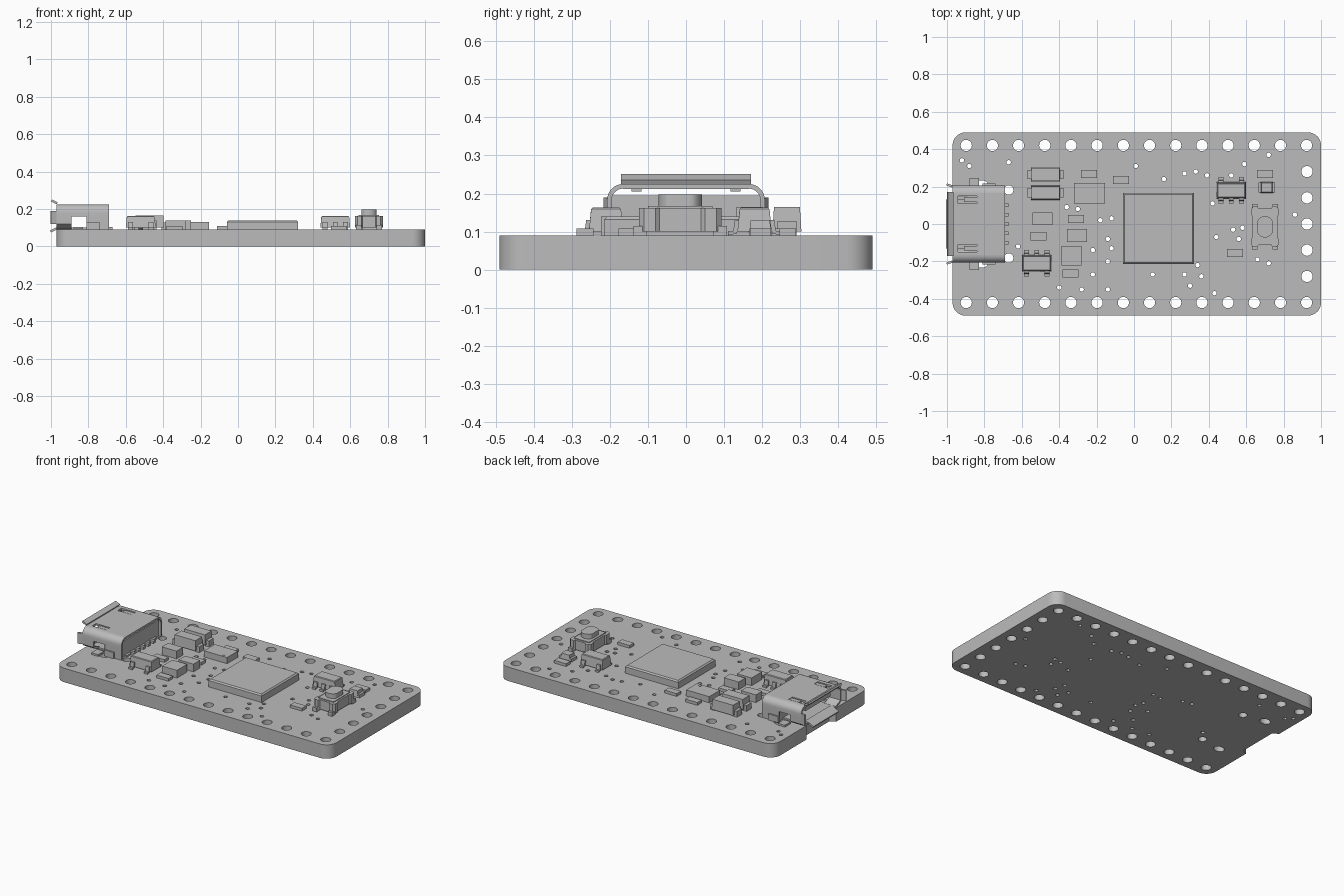
import bpy, bmesh, math
from mathutils import Vector

cube = bpy.data.objects.get("Cube")
if cube:
    bpy.data.objects.remove(cube)

grey = bpy.data.materials.new("plain grey")
grey.use_nodes = True
colour = (0.5, 0.5, 0.5, 1)
grey.diffuse_color = colour
grey.node_tree.nodes["Principled BSDF"].inputs["Base Color"].default_value = colour

BOARD = 0.09   # top of the board


def finish(name, mesh):
    bm = bmesh.new()
    bm.from_mesh(mesh)
    bmesh.ops.remove_doubles(bm, verts=bm.verts, dist=1e-5)
    bmesh.ops.recalc_face_normals(bm, faces=bm.faces)
    bm.to_mesh(mesh)
    bm.free()
    mesh.materials.clear()
    mesh.materials.append(grey)
    ob = bpy.data.objects.new(name, mesh)
    bpy.context.collection.objects.link(ob)
    bpy.ops.object.select_all(action="DESELECT")
    ob.select_set(True)
    bpy.context.view_layer.objects.active = ob
    bpy.ops.object.shade_smooth_by_angle(angle=math.radians(30))
    return ob


def extrude(name, loops, lo, hi, axis="z"):
    """Fill flat outlines (inner ones become holes) and extrude along an axis."""
    curve = bpy.data.curves.new(name, "CURVE")
    curve.dimensions = "2D"
    curve.fill_mode = "BOTH"
    curve.extrude = (hi - lo) / 2
    for loop in loops:
        s = curve.splines.new("POLY")
        s.points.add(len(loop) - 1)
        for p, (u, v) in zip(s.points, loop):
            p.co = (u, v, 0, 1)
        s.use_cyclic_u = True
    tmp = bpy.data.objects.new("tmp", curve)
    bpy.context.collection.objects.link(tmp)
    deps = bpy.context.evaluated_depsgraph_get()
    mesh = bpy.data.meshes.new_from_object(tmp.evaluated_get(deps))
    bpy.data.objects.remove(tmp)
    mid = (lo + hi) / 2
    for vert in mesh.vertices:
        u, v, w = vert.co
        w += mid
        vert.co = {"z": (u, v, w), "x": (w, u, v), "y": (u, w, v)}[axis]
    return finish(name, mesh)


def ellipse(x, y, rx, ry=None, n=24):
    ry = ry or rx
    return [(x + rx * math.cos(i * math.tau / n), y + ry * math.sin(i * math.tau / n))
            for i in range(n)]


def arc(x, y, r, a0, a1, n=8):
    return [(x + r * math.cos(math.radians(a0 + (a1 - a0) * i / n)),
             y + r * math.sin(math.radians(a0 + (a1 - a0) * i / n))) for i in range(n + 1)]


def rect(x, y, w, d):
    return [(x + sx * w / 2, y + sy * d / 2)
            for sx, sy in ((-1, -1), (1, -1), (1, 1), (-1, 1))]


def ribbon(path, t):
    """Thicken an open path into a closed outline."""
    pts = [Vector(p) for p in path]
    inner = []
    for i, p in enumerate(pts):
        d = (pts[min(i + 1, len(pts) - 1)] - pts[max(i - 1, 0)]).normalized()
        inner.append(p + Vector((-d.y, d.x)) * t)
    return [tuple(p) for p in pts + inner[::-1]]


def block(name, x, y, w, d, top, base=BOARD, inset=0, bevel=0):
    """Box whose top may be drawn in."""
    bm = bmesh.new()
    bmesh.ops.create_cube(bm, size=1)
    for v in bm.verts:
        k = inset if v.co.z > 0 else 0
        v.co = (x + v.co.x * (w - 2 * k), y + v.co.y * (d - 2 * k),
                top if v.co.z > 0 else base)
    if bevel:
        edges = [e for e in bm.edges if all(v.co.z > top - 1e-4 for v in e.verts)]
        bmesh.ops.bevel(bm, geom=edges, offset=bevel, segments=1, affect="EDGES")
    mesh = bpy.data.meshes.new(name)
    bm.to_mesh(mesh)
    bm.free()
    return finish(name, mesh)


# Board: rounded outline with a connector notch, edge holes and vias
r, left, right, half = 0.07, -0.97, 1.0, 0.49
outline = arc(right - r, half - r, r, 0, 90) + arc(left + r, half - r, r, 90, 180)
outline += [(left, 0.15), (left + 0.035, 0.13), (left + 0.035, -0.13), (left, -0.15)]
outline += arc(left + r, r - half, r, 180, 270) + arc(right - r, r - half, r, 270, 360)
holes = [ellipse(-0.897 + 0.14 * i, s * 0.42, 0.03) for i in range(14) for s in (-1, 1)]
holes += [ellipse(0.925, 0.14 * i, 0.03) for i in range(-2, 3)]
holes += [ellipse(-0.67, s * 0.182, 0.025) for s in (-1, 1)]
holes += [ellipse(-0.815, s * 0.208, 0.035, 0.026) for s in (-1, 1)]
vias = [(-92, 34), (-88, 31), (-67, 33), (-36, 9), (-30, 8), (-18, 2), (-12, 3), (-62, -12),
        (-22, -14), (-14, -8), (-12, -13), (-14, -20), (-22, -27), (-40, -34), (-28, -35),
        (-14, -35), (10, -27), (34, -22), (36, -28), (27, -27), (30, -33), (43, -37),
        (1, 31), (16, 24), (27, 27), (33, 28), (39, 26), (52, 26), (59, 32), (72, 37),
        (42, 11), (44, -7), (53, -3), (58, -2), (56, -8), (66, -19), (72, -21), (86, 5)]
holes += [ellipse(x / 100, y / 100, 0.012, n=12) for x, y in vias]
extrude("board", [outline] + holes, 0, BOARD)

# Connector: flat roof with two slots, and the roof lip
x0, x1 = -0.97, -0.69
slots = [rect(-0.89, s * 0.13, 0.1, 0.04) for s in (-1, 1)]
extrude("connector_roof", [rect((x0 + x1) / 2, 0, x1 - x0, 0.33)] + slots, 0.212, 0.225)
extrude("connector_top_lip", [ribbon([(x0, 0.225), (-1, 0.24)], -0.012)], -0.17, 0.17, "y")
extrude("connector_bottom_lip", [ribbon([(x0 + 0.03, 0.092), (x0, 0.09), (-1, 0.075)], -0.012)],
        -0.13, 0.13, "y")
extrude("connector_floor", [rect((x0 + x1) / 2, 0, x1 - x0, 0.31)], 0.09, 0.1)
block("connector_tongue", -0.87, 0, 0.15, 0.26, 0.195, 0.168)
block("connector_rear", -0.755, 0, 0.1, 0.4, 0.195)
for s, side in ((1, "left"), (-1, "right")):
    # Rounded shoulder, then lower walls either side of the window
    def wall(part, path, a, b):
        extrude(f"connector_{part}_{side}",
                [ribbon([(s * u, v) for u, v in path], -0.012 * s)], a, b, "x")
    wall("shoulder", arc(0.165, 0.183, 0.042, 90, 0) + [(0.207, 0.16)], x0, x1)
    low = [(0.207, 0.16), (0.207, 0.12), (0.195, 0.108), (0.15, 0.09)]
    wall("front_wall", low, x0, -0.89)
    wall("rear_wall", [(0.207, 0.16), (0.207, BOARD)], -0.81, x1)
    extrude(f"connector_side_lip_{side}",
            [ribbon([(x0, s * 0.207), (-1, s * 0.217)], 0.012 * s)], 0.12, 0.19)
    block(f"connector_spring_{side}", -0.875, s * 0.13, 0.07, 0.026, 0.222, 0.205)
    block(f"connector_tab_{side}", -0.855, s * 0.215, 0.05, 0.06, 0.104, 0.092)
    block(f"connector_foot_{side}", -0.775, s * 0.208, 0.07, 0.016, 0.13)
for i in range(5):
    block("connector_pin", -0.685, (i - 2) * 0.05, 0.03, 0.02, 0.105)

# Main chip
block("main_chip", 0.13, -0.025, 0.38, 0.38, 0.14, bevel=0.008)

# Two diodes with end leads
for y in (0.265, 0.167):
    block("diode_body", -0.473, y, 0.156, 0.076, 0.165, 0.1, inset=0.004)
    for s in (-1, 1):
        block("diode_lead", -0.473 + s * 0.08, y, 0.032, 0.05, 0.128)

# Small regulators: tapered body and bent legs
for x, y, s in ((-0.52, -0.21, 1), (0.52, 0.18, -1)):
    block("regulator_body", x, y, 0.16, 0.09, 0.163, 0.1, inset=0.006, bevel=0.004)
    for way, offsets in ((s, (-0.055, 0, 0.055)), (-s, (-0.055, 0.055))):
        leg = [(y + way * u, v) for u, v in
               ((0.04, 0.13), (0.052, 0.13), (0.056, 0.102), (0.07, 0.102))]
        for dx in offsets:
            extrude("regulator_leg", [ribbon(leg, -0.012 * way)],
                    x + dx - 0.013, x + dx + 0.013, "x")

# Sensor chip with a marker dot
block("sensor_chip", -0.238, 0.165, 0.165, 0.11, 0.13)
extrude("sensor_dot", [ellipse(-0.19, 0.128, 0.008, n=12)], 0.13, 0.132)

# Resistors and capacitors
for x, y in ((-0.24, 0.267), (-0.07, 0.235), (-0.31, 0.027), (-0.51, -0.065),
             (-0.34, -0.265), (0.7, 0.267), (0.54, -0.155)):
    block("small_resistor", x, y, 0.086, 0.044, 0.108)
for x, y, d in ((-0.49, 0.028, 0.065), (-0.305, -0.062, 0.068), (-0.335, -0.17, 0.105)):
    block("capacitor", x, y, 0.106, d, 0.14)

# Indicator lamp
block("lamp_base", 0.71, 0.195, 0.09, 0.055, 0.11)
block("lamp_lens", 0.71, 0.195, 0.066, 0.06, 0.13, inset=0.005)

# Push button: waisted body, four feet, rounded plunger
bx, by = 0.7, -0.015
quarter = [(0.066, 0), (0.066, 0.055), (0.074, 0.065), (0.074, 0.095), (0.062, 0.108),
           (0.04, 0.108), (0.034, 0.098)]
body = []
for sx, sy in ((1, 1), (-1, 1), (-1, -1), (1, -1)):
    pts = quarter if sx * sy > 0 else quarter[::-1]
    body += [(bx + sx * u, by + sy * v) for u, v in pts]
body = list(dict.fromkeys(body))
extrude("button_body", [body], 0.1, 0.162)
extrude("button_cover", [rect(bx, by, 0.11, 0.17)], 0.162, 0.167)
for sx in (-1, 1):
    for sy in (-1, 1):
        block("button_foot", bx + sx * 0.055, by + sy * 0.105, 0.03, 0.035, 0.115)
cap = [(bx + max(-0.04, min(0.04, u)), by + v) for u, v in ellipse(0, 0, 0.05, 0.057, 32)]
extrude("button_plunger", [cap], 0.165, 0.197)
